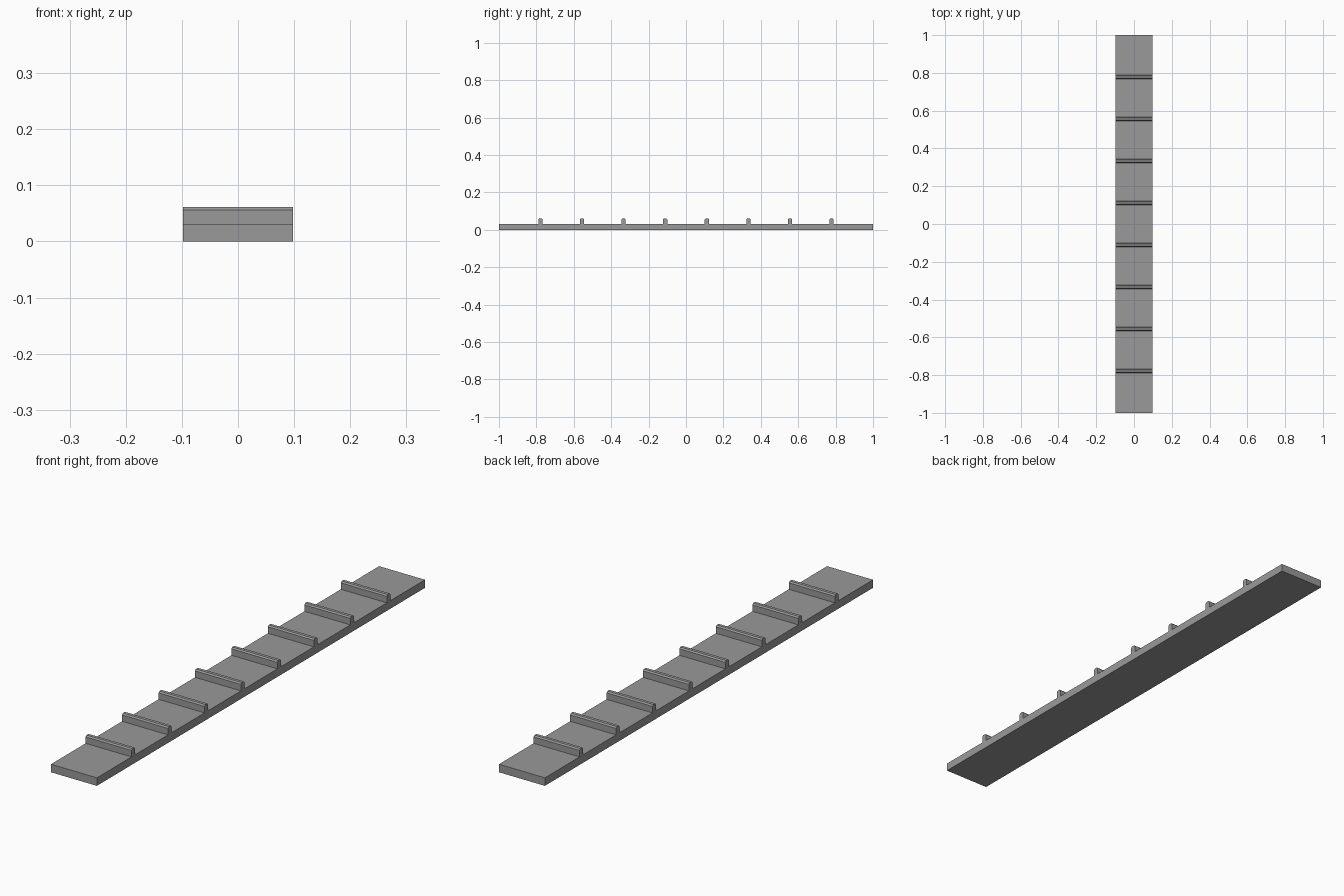
import bpy
import bmesh

cube = bpy.data.objects.get("Cube")
if cube:
    bpy.data.objects.remove(cube, do_unlink=True)

HALF_WIDTH = 0.098
PLANK_TOP = 0.031
CLEAT_TOP = 0.061
CLEAT_HALF = 0.011
CHAMFER = 0.005
BAYS = 9

grey = bpy.data.materials.new("plain grey")
grey.use_nodes = True
colour = (0.32, 0.32, 0.32, 1)
grey.diffuse_color = colour
grey.node_tree.nodes["Principled BSDF"].inputs["Base Color"].default_value = colour


def extrude_across(name, profile, y=0):
    """Sweep a y-z profile across the full width of the ramp."""
    bm = bmesh.new()
    face = bm.faces.new([bm.verts.new((-HALF_WIDTH, py, pz)) for py, pz in profile])
    swept = bmesh.ops.extrude_face_region(bm, geom=[face])["geom"]
    verts = [v for v in swept if isinstance(v, bmesh.types.BMVert)]
    bmesh.ops.translate(bm, verts=verts, vec=(2 * HALF_WIDTH, 0, 0))
    bmesh.ops.recalc_face_normals(bm, faces=bm.faces)
    mesh = bpy.data.meshes.new(name)
    bm.to_mesh(mesh)
    bm.free()
    mesh.materials.append(grey)
    obj = bpy.data.objects.new(name, mesh)
    obj.location.y = y
    bpy.context.collection.objects.link(obj)
    return obj


# Long flat plank
extrude_across("plank", [(-1, 0), (1, 0), (1, PLANK_TOP), (-1, PLANK_TOP)])

# Evenly spaced cleats with chamfered top edges
shoulder = CLEAT_TOP - CHAMFER
crown = CLEAT_HALF - CHAMFER
cleat_profile = [
    (-CLEAT_HALF, PLANK_TOP), (CLEAT_HALF, PLANK_TOP),
    (CLEAT_HALF, shoulder), (crown, CLEAT_TOP),
    (-crown, CLEAT_TOP), (-CLEAT_HALF, shoulder),
]
for i in range(1, BAYS):
    extrude_across(f"cleat_{i}", cleat_profile, -1 + 2 * i / BAYS)
